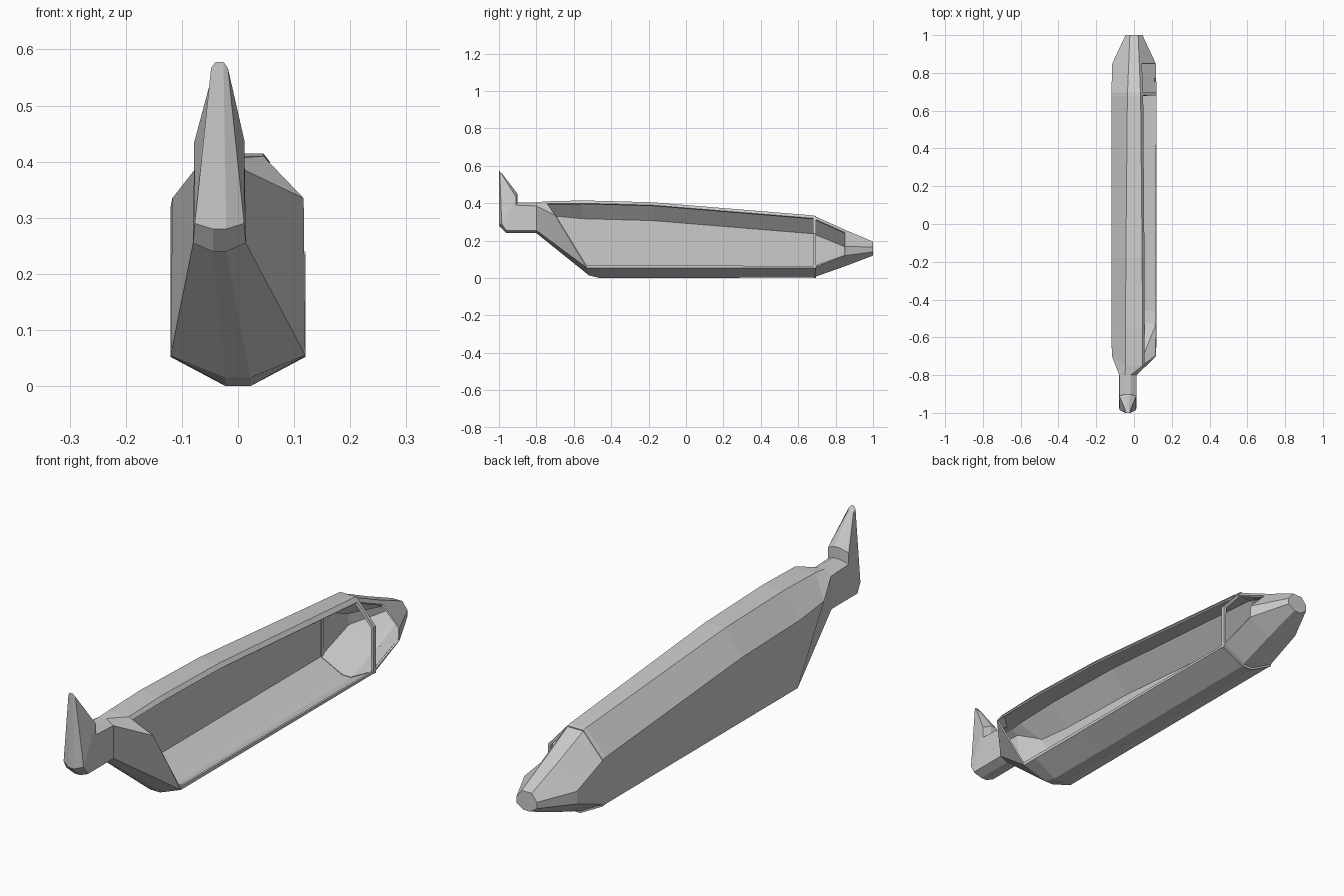
import bpy, bmesh
from mathutils import Vector

if "Cube" in bpy.data.objects:
    bpy.data.objects.remove(bpy.data.objects["Cube"])

TAIL_X = -0.033   # the boom and fin sit left of centre
LIP = 0.05        # share of the torn right wall left along the chine
STUB = 0.16       # share of the torn right shoulder left along the roof


def ring(cx, bottom, chine, shoulder, top):
    """Eight-sided section; each corner pair is (half width, y, z)."""
    rows = (bottom, chine, shoulder, top)
    right = [Vector((cx + w, y, z)) for w, y, z in rows]
    left = [Vector((cx - w, y, z)) for w, y, z in reversed(rows)]
    return right + left


def section(y, zs, ws):
    return ring(0, *[(w, y, z) for w, z in zip(ws, zs)])


def with_lips(r):
    """Add the torn-edge points on the right wall and right shoulder."""
    return r[:2] + [r[1].lerp(r[2], LIP), r[3].lerp(r[2], STUB)] + r[3:]


def loft(name, rings, skip=(), cap_first=False, cap_last=False, thick=0.008):
    bm = bmesh.new()
    vs = [[bm.verts.new(p) for p in r] for r in rings]
    n = len(rings[0])
    for a, b in zip(vs, vs[1:]):
        for k in range(n):
            if k not in skip:
                j = (k + 1) % n
                bm.faces.new((a[k], b[k], b[j], a[j]))
    if cap_first:
        bm.faces.new(vs[0])
    if cap_last:
        bm.faces.new(vs[-1][::-1])
    mesh = bpy.data.meshes.new(name)
    bm.to_mesh(mesh)
    bm.free()
    ob = bpy.data.objects.new(name, mesh)
    bpy.context.collection.objects.link(ob)
    mod = ob.modifiers.new("thickness", "SOLIDIFY")
    mod.thickness = thick
    mod.offset = -1
    return ob


# Tail sections, from fin tip down into the boom
fin_tip = ring(TAIL_X, (.007, -1, .578), (.015, -.996, .567), (.012, -.987, .558), (.006, -.985, .56))
fin_base = ring(TAIL_X, (.012, -1, .28), (.044, -.985, .29), (.045, -.91, .435), (.012, -.9, .45))
bend = ring(TAIL_X, (.012, -.96, .24), (.047, -.962, .255), (.045, -.91, .39), (.015, -.9, .405))
boom_end = ring(TAIL_X, (.012, -.8, .24), (.047, -.8, .255), (.045, -.8, .385), (.015, -.8, .405))

# Body sections, from raked front to nose
front = ring(0, (.022, -.52, .015), (.12, -.53, .055), (.117, -.7, .335), (.045, -.75, .41))
shoulder = ring(0, (.022, -.46, 0), (.12, -.46, .055), (.12, -.55, .32), (.045, -.55, .415))
middle = section(-.18, (0, .055, .31, .405), (.022, .12, .12, .043))
rear = section(.68, (.003, .055, .24, .335), (.022, .12, .12, .035))
nose_start = section(.85, (.063, .12, .17, .258), (.022, .115, .115, .028))
nose_tip = section(1, (.12, .14, .165, .195), (.015, .045, .045, .022))

loft("tail_fin", [fin_tip, fin_base, bend], cap_first=True, thick=0.004)
loft("tail_boom", [bend, boom_end, front], thick=0.006)

# Hull open along the right wall and shoulder
loft("open_hull", [with_lips(r) for r in (front, shoulder, middle, rear, nose_start)], skip=(2,))
loft("nose_cap", [nose_start, nose_tip], cap_last=True, thick=0.006)

# Full frame spanning the opening
rib_back = [p + Vector((0, .015, -.003)) for p in rear]
loft("frame_rib", [[p + Vector((0, 0, -.001)) for p in rear], rib_back], thick=0.012)
